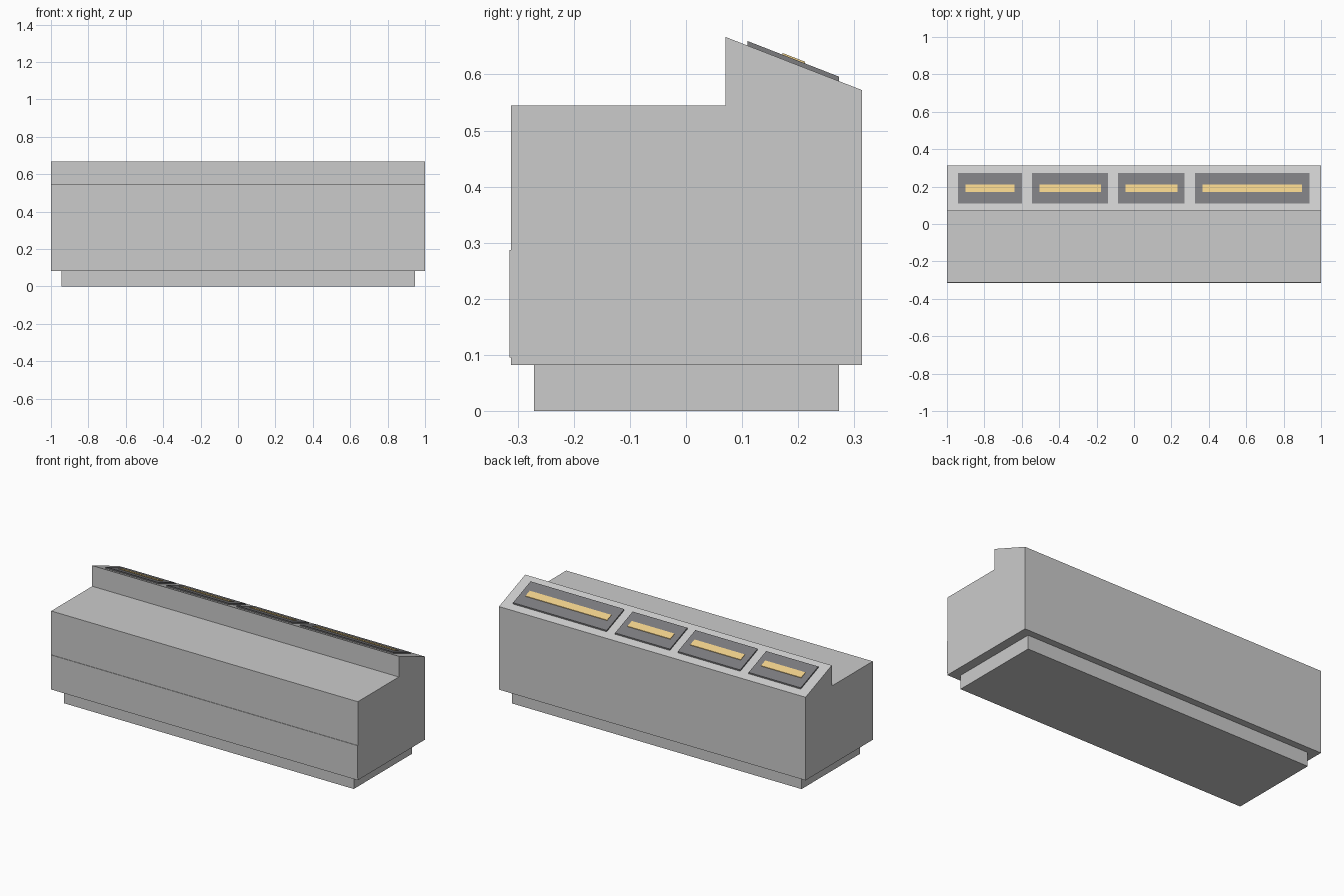
import bpy, bmesh

if "Cube" in bpy.data.objects:
    bpy.data.objects.remove(bpy.data.objects["Cube"])


def material(name, rgb):
    mat = bpy.data.materials.new(name)
    mat.diffuse_color = (*rgb, 1)
    mat.use_nodes = True
    mat.node_tree.nodes["Principled BSDF"].inputs["Base Color"].default_value = mat.diffuse_color
    return mat


def prism(name, profile, x0, x1, mat=None):
    """Extrude a (y, z) profile along x from x0 to x1."""
    bm = bmesh.new()
    face = bm.faces.new([bm.verts.new((x0, y, z)) for y, z in profile])
    out = bmesh.ops.extrude_face_region(bm, geom=[face])
    moved = [v for v in out["geom"] if isinstance(v, bmesh.types.BMVert)]
    bmesh.ops.translate(bm, verts=moved, vec=(x1 - x0, 0, 0))
    bmesh.ops.recalc_face_normals(bm, faces=bm.faces)
    mesh = bpy.data.meshes.new(name)
    bm.to_mesh(mesh)
    bm.free()
    if mat:
        mesh.materials.append(mat)
    obj = bpy.data.objects.new(name, mesh)
    bpy.context.collection.objects.link(obj)
    return obj


def rect(y0, y1, z0, z1):
    return [(y0, z0), (y1, z0), (y1, z1), (y0, z1)]


# Sloped top of the rear ridge
RIDGE, BACK = (0.07, 0.667), (0.314, 0.572)
SLOPE = (BACK[1] - RIDGE[1]) / (BACK[0] - RIDGE[0])


def on_slope(y0, y1, low, high):
    """Parallelogram profile lying between two heights above the slope."""
    z = lambda y: RIDGE[1] + SLOPE * (y - RIDGE[0])
    return [(y0, z(y0) + low), (y1, z(y1) + low), (y1, z(y1) + high), (y0, z(y0) + high)]


dark = material("dark_panel", (0.2, 0.2, 0.21))
amber = material("amber_strip", (0.85, 0.62, 0.25))

# Recessed plinth
prism("plinth", rect(-0.271, 0.273, 0, 0.082), -0.945, 0.945)

# Main body with raised sloping ridge
prism("body", [(-0.312, 0.082), (0.314, 0.082), BACK, RIDGE, (0.07, 0.545), (-0.312, 0.545)], -1, 1)

# Thin band on the front
prism("front_band", rect(-0.315, -0.311, 0.096, 0.287), -1, 1)

# Display panels with amber strips
panels = [(-0.94, -0.60), (-0.545, -0.138), (-0.086, 0.271), (0.326, 0.937)]
for i, (x0, x1) in enumerate(panels, 1):
    prism(f"panel_{i}", on_slope(0.11, 0.273, -0.002, 0.008), x0, x1, dark)
    prism(f"strip_{i}", on_slope(0.172, 0.212, 0.004, 0.011), x0 + 0.04, x1 - 0.038, amber)
